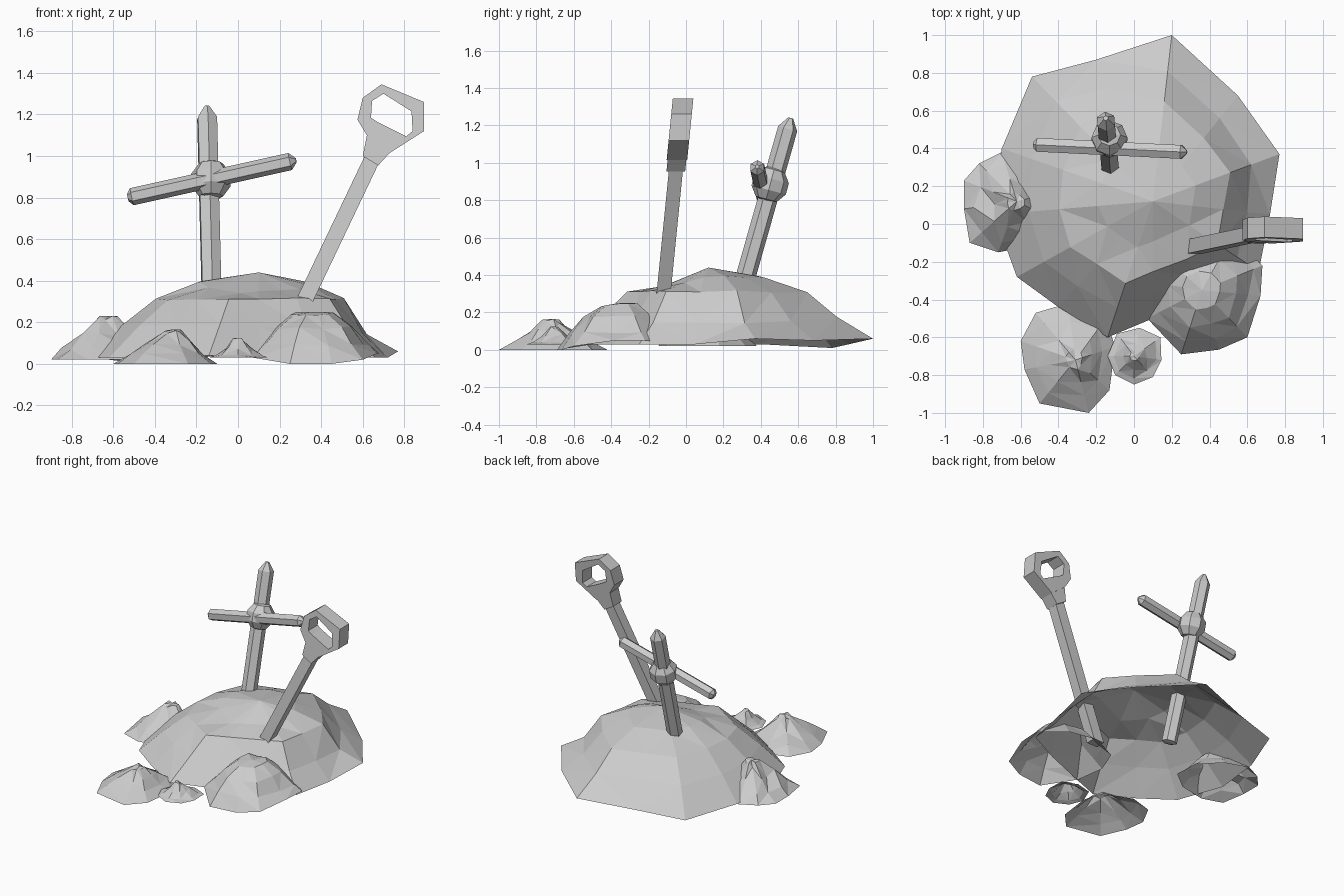
import bpy
import bmesh
import random
from math import pi
from mathutils import Vector, Matrix

if "Cube" in bpy.data.objects:
    bpy.data.objects.remove(bpy.data.objects["Cube"], do_unlink=True)

# One plain grey for everything
grey = bpy.data.materials.new("plain_grey")
colour = (0.6, 0.6, 0.6, 1)
grey.diffuse_color = colour
grey.use_nodes = True
grey.node_tree.nodes["Principled BSDF"].inputs["Base Color"].default_value = colour


def finish(name, bm):
    """Turn a bmesh into a flat-shaded grey object."""
    bmesh.ops.recalc_face_normals(bm, faces=bm.faces)
    mesh = bpy.data.meshes.new(name)
    bm.to_mesh(mesh)
    bm.free()
    mesh.materials.append(grey)
    obj = bpy.data.objects.new(name, mesh)
    bpy.context.collection.objects.link(obj)
    return obj


def dome(name, rim, peak, layers, rough, seed):
    """Open-bottomed faceted heap: rim loop, shrinking layers, then a peak.
    Each layer is (share of rim distance, share of peak height, sag), where
    sag lowers the layer on the side its x and y point to."""
    rng = random.Random(seed)
    bm = bmesh.new()
    top = Vector(peak)
    rings = [[bm.verts.new(p) for p in rim]]
    for spread, rise, sag in layers:
        ring = []
        for p in rim:
            co = top.lerp(Vector(p), spread * (1 + rng.uniform(-rough, rough)))
            drop = max(0, (co - top).xy.dot(Vector(sag)))
            co.z = top.z * min(1, rise * (1 + rng.uniform(-rough, rough))) - drop
            ring.append(bm.verts.new(co))
        rings.append(ring)
    tip = bm.verts.new(top)
    count = len(rim)
    for i in range(count):
        j = (i + 1) % count
        for low, high in zip(rings, rings[1:]):
            bm.faces.new((low[i], low[j], high[j], high[i]))
        bm.faces.new((rings[-1][i], rings[-1][j], tip))
    bmesh.ops.triangulate(bm, faces=bm.faces, quad_method='SHORT_EDGE')
    # Make sure the shell faces outwards
    obj = finish(name, bm)
    if sum(f.normal.z * f.area for f in obj.data.polygons) < 0:
        obj.data.flip_normals()
    return obj


def flat_rim(points, z):
    return [(x, y, z) for x, y in points]


def bar(name, start, end, radius, tip_start, tip_end, sides=6):
    """Six-sided bar whose ends narrow to small points."""
    start, end = Vector(start), Vector(end)
    axis = end - start
    turn = axis.to_track_quat('Z', 'Y').to_matrix().to_4x4()
    place = Matrix.Translation(start) @ turn
    length = axis.length
    bm = bmesh.new()
    rings = []
    for z, r in ((0, radius * 0.45), (tip_start, radius),
                 (length - tip_end, radius), (length, radius * 0.25)):
        circle = bmesh.ops.create_circle(bm, segments=sides, radius=r,
                                         matrix=place @ Matrix.Translation((0, 0, z)))
        rings.append(circle["verts"])
    for low, high in zip(rings, rings[1:]):
        for i in range(sides):
            j = (i + 1) % sides
            bm.faces.new((low[i], low[j], high[j], high[i]))
    bm.faces.new(rings[0])
    bm.faces.new(rings[-1])
    return finish(name, bm)


def lean(x, z, offset):
    """Place a point of the shovel, which tips slightly backwards."""
    return Vector((x, -0.15 + 0.1 * z + offset, z))


def slab(name, outer, depth, hole=None):
    """Extrude a front outline, optionally as a frame around a hole."""
    bm = bmesh.new()
    loops = [outer] + ([hole] if hole else [])
    sides = [[[bm.verts.new(lean(x, z, s * depth / 2)) for x, z in loop]
              for loop in loops] for s in (-1, 1)]
    n = len(outer)
    for k in range(len(loops)):
        for i in range(n):
            j = (i + 1) % n
            bm.faces.new((sides[0][k][i], sides[0][k][j], sides[1][k][j], sides[1][k][i]))
    for side in sides:
        if hole:
            for i in range(n):
                j = (i + 1) % n
                bm.faces.new((side[0][i], side[0][j], side[1][j], side[1][i]))
        else:
            bm.faces.new(side[0])
    return finish(name, bm)


# Main earth mound, lower at its right foot and on its front shoulder
level = (0, 0)
dome("mound",
     [(0.2, 1, 0.06), (0.55, 0.68, 0.05), (0.77, 0.37, 0.06), (0.72, 0.05, 0.03),
      (0.66, -0.25, 0.03), (0.4, -0.38, 0.03), (0.1, -0.5, 0.03), (-0.14, -0.6, 0.04),
      (-0.4, -0.44, 0.03), (-0.62, -0.28, 0.03), (-0.74, 0.05, 0.03),
      (-0.7, 0.4, 0.03), (-0.54, 0.78, 0.01), (-0.2, 0.87, 0.03)],
     (0.1, 0.12, 0.44),
     [(0.79, 0.42, (0.08, 0)), (0.6, 0.71, level), (0.34, 0.89, (0, -0.2))], 0.02, 4)

# Rocks around the foot of the mound, two of them running in underneath it
sloping = [(0.75, 0.31, level), (0.46, 0.61, level), (0.17, 0.93, level)]
dome("left_rock",
     flat_rim([(-0.9, 0.08), (-0.9, 0.23), (-0.82, 0.32), (-0.7, 0.38), (-0.53, 0.32),
               (-0.39, 0.18), (-0.38, 0), (-0.52, -0.11), (-0.72, -0.15),
               (-0.87, -0.1)], 0.02),
     (-0.62, 0.12, 0.23), sloping, 0.1, 2)
dome("front_rock",
     flat_rim([(-0.6, -0.62), (-0.58, -0.77), (-0.5, -0.95), (-0.24, -1), (-0.13, -0.88),
               (-0.1, -0.65), (-0.15, -0.5), (-0.35, -0.42), (-0.52, -0.47)], 0),
     (-0.31, -0.72, 0.165), sloping, 0.12, 7)
dome("small_rock",
     flat_rim([(-0.14, -0.7), (-0.1, -0.8), (0, -0.85), (0.1, -0.81), (0.145, -0.72),
               (0.14, -0.6), (0.03, -0.55), (-0.09, -0.58)], 0.03),
     (0, -0.7, 0.125), sloping, 0.1, 5)
dome("right_rock",
     [(0.07, -0.5, 0.03), (0.25, -0.69, 0), (0.45, -0.665, 0), (0.6, -0.6, 0.02),
      (0.67, -0.38, 0.05), (0.68, -0.22, 0.05), (0.52, -0.06, 0.04),
      (0.3, -0.02, 0.04), (0.1, -0.12, 0.04), (0.03, -0.3, 0.04)],
     (0.36, -0.35, 0.25),
     [(0.81, 0.37, level), (0.57, 0.7, level), (0.3, 0.95, level)], 0.05, 3)

# Planted sword: grip, guard and round boss where they meet
bar("sword_shaft", (-0.12, 0.225, 0.06), (-0.15, 0.56, 1.24), 0.053, 0.01, 0.06)
bar("sword_guard", (-0.53, 0.42, 0.8), (0.28, 0.38, 0.98), 0.042, 0.02, 0.03)
boss = bmesh.new()
bmesh.ops.create_uvsphere(boss, u_segments=8, v_segments=5, radius=0.1,
                          matrix=Matrix.Translation((-0.13, 0.45, 0.885))
                          @ Matrix.Rotation(-pi / 12, 4, 'X'))
finish("sword_boss", boss)

# Planted shovel: shaft, collar and open grip
slab("shovel_shaft", [(0.18, 0.1), (0.265, 0.1), (0.68, 0.97), (0.61, 1)], 0.075)
slab("shovel_collar", [(0.6, 1), (0.675, 0.955), (0.73, 1.015), (0.62, 1.1)], 0.1)
slab("shovel_grip",
     [(0.69, 1.345), (0.895, 1.26), (0.895, 1.12), (0.73, 1.015),
      (0.62, 1.1), (0.575, 1.175), (0.6, 1.28)],
     0.11,
     [(0.7, 1.3), (0.835, 1.215), (0.84, 1.12), (0.81, 1.095),
      (0.67, 1.165), (0.64, 1.185), (0.645, 1.265)])
